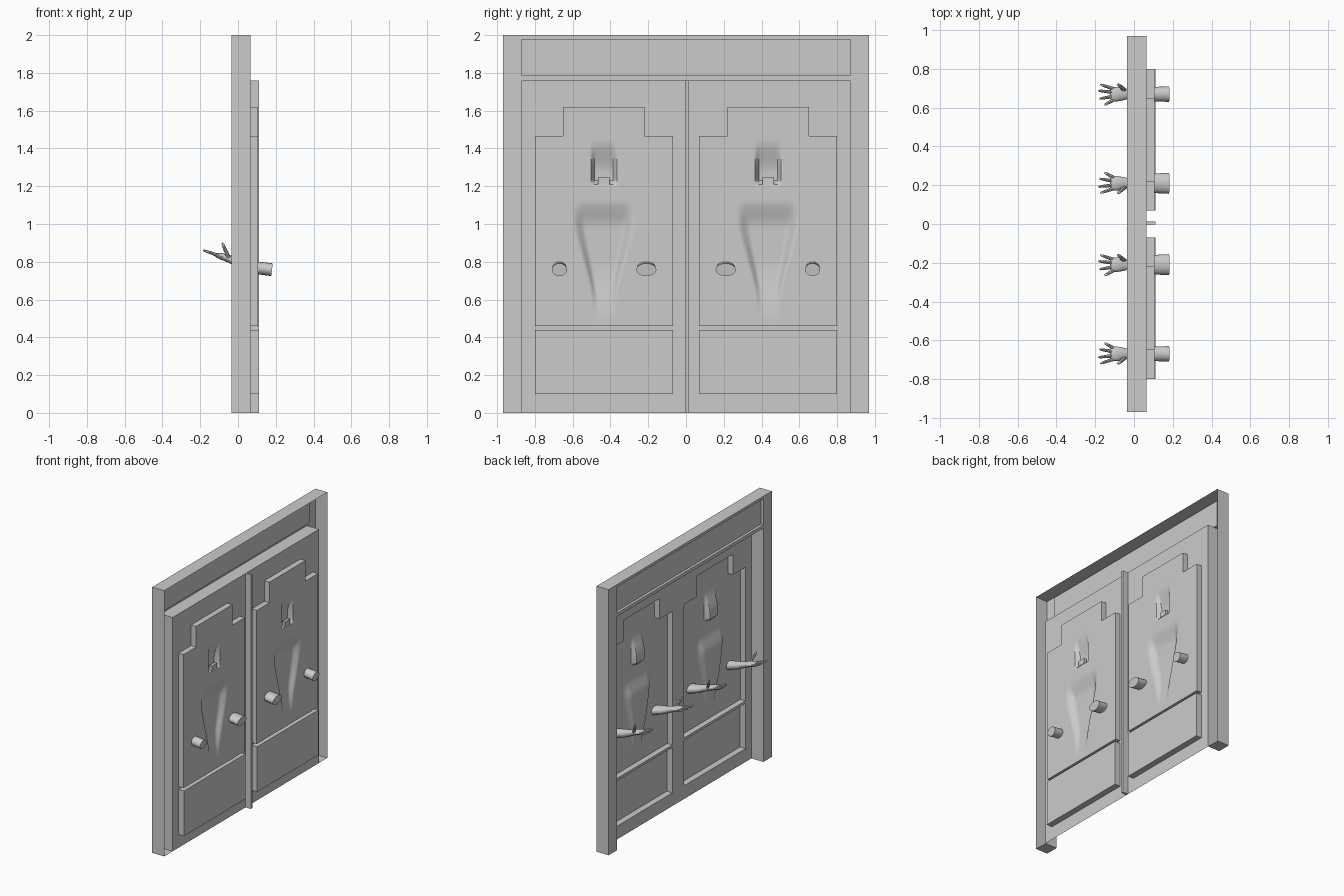
import bpy, bmesh, math
from mathutils import Vector

if "Cube" in bpy.data.objects:
    bpy.data.objects.remove(bpy.data.objects["Cube"])

BACK, SHEET, FACE = -0.035, 0.065, 0.107
PANEL_Y = (0.07, 0.80)          # raised panel span on one door
UPPER_Z, LOWER_Z = (0.46, 1.62), (0.10, 0.44)
NOTCH_Y, NOTCH_Z = (0.22, 0.65), 1.465


def finish(name, bm, smooth=False):
    bmesh.ops.remove_doubles(bm, verts=bm.verts, dist=1e-5)
    bmesh.ops.recalc_face_normals(bm, faces=bm.faces)
    me = bpy.data.meshes.new(name)
    bm.to_mesh(me)
    bm.free()
    ob = bpy.data.objects.new(name, me)
    bpy.context.collection.objects.link(ob)
    if smooth:
        bpy.ops.object.select_all(action='DESELECT')
        ob.select_set(True)
        bpy.context.view_layer.objects.active = ob
        bpy.ops.object.shade_smooth_by_angle(angle=math.radians(40))
    return ob


def quad(bm, *pts):
    bm.faces.new([bm.verts.new(p) for p in pts])


def flat(bm, x, y0, y1, z0, z1):
    quad(bm, (x, y0, z0), (x, y1, z0), (x, y1, z1), (x, y0, z1))


def wall(bm, pts, x0, x1):
    """Strip of faces along a (y, z) path, running from x0 to x1."""
    for (a, b), (c, d) in zip(pts, pts[1:]):
        quad(bm, (x0, a, b), (x0, c, d), (x1, c, d), (x1, a, b))


def box(name, x0, x1, y0, y1, z0, z1):
    bm = bmesh.new()
    bmesh.ops.create_cube(bm, size=1)
    for v in bm.verts:
        v.co = ((x0 + x1) / 2 + v.co.x * (x1 - x0), (y0 + y1) / 2 + v.co.y * (y1 - y0),
                (z0 + z1) / 2 + v.co.z * (z1 - z0))
    return finish(name, bm)


# Frame: hollow shell, open towards +x
bm = bmesh.new()
wall(bm, [(-0.97, 0), (-0.97, 2), (0.97, 2), (0.97, 0)], BACK, SHEET)
wall(bm, [(-0.87, 0), (-0.87, 1.76), (0.87, 1.76), (0.87, 0)], BACK, SHEET)
for s in (-1, 1):
    wall(bm, [(s * 0.87, 0), (s * 0.97, 0)], BACK, SHEET)
    flat(bm, BACK, s * 0.87, s * 0.97, 0, 2)
flat(bm, BACK, -0.87, 0.87, 1.76, 1.785)
flat(bm, BACK, -0.87, 0.87, 1.98, 2)
# Recessed header board
REC = BACK + 0.02
flat(bm, REC, -0.87, 0.87, 1.785, 1.98)
wall(bm, [(-0.87, 1.785), (0.87, 1.785), (0.87, 1.98), (-0.87, 1.98), (-0.87, 1.785)], BACK, REC)
finish("door_frame", bm)


def steps(*spans):
    out = []
    for a, b, n in spans:
        out += [a + (b - a) * i / n for i in range(n)]
    return out + [spans[-1][1]]


def ease(a, b, t):
    t = max(0.0, min(1.0, (t - a) / (b - a)))
    return t * t * (3 - 2 * t)


def relief(y, z):
    """Depth of the pressed body shape in the upper panel."""
    u = abs(y - 0.435)
    head = 0.038 * ease(1.45, 1.27, z) * ease(1.205, 1.23, z) * (1 - ease(0.045, 0.07, u))
    half = 0.06 + 0.11 * ease(0.55, 1.08, z)
    torso = 0.032 * ease(1.13, 0.98, z) * ease(0.48, 0.8, z) * (1 - ease(half * 0.6, half, u))
    return head + torso


# Doors: thin sheets with embossed panels
for s, side in ((-1, "left"), (1, "right")):
    bm = bmesh.new()
    (p0, p1), (n0, n1) = PANEL_Y, NOTCH_Y
    ys = [0, p0, n0, n1, p1, 0.87]
    zs = [0, *LOWER_Z, UPPER_Z[0], NOTCH_Z, UPPER_Z[1], 1.76]
    for i, (a, b) in enumerate(zip(ys, ys[1:])):
        for j, (c, d) in enumerate(zip(zs, zs[1:])):
            raised = (j in (1, 3) and 1 <= i <= 3) or (j == 4 and i == 2)
            if not raised:
                flat(bm, SHEET, s * a, s * b, c, d)
    lo, (u0, u1) = LOWER_Z, UPPER_Z
    outline = [(p0, u0), (p1, u0), (p1, NOTCH_Z), (n1, NOTCH_Z), (n1, u1),
               (n0, u1), (n0, NOTCH_Z), (p0, NOTCH_Z), (p0, u0)]
    low = [(p0, lo[0]), (p1, lo[0]), (p1, lo[1]), (p0, lo[1]), (p0, lo[0])]
    for path, x in ((outline, FACE), (low, FACE + 0.004)):
        wall(bm, [(s * y, z) for y, z in path], SHEET, x)
    flat(bm, FACE + 0.004, s * p0, s * p1, *lo)
    finish(side + "_door_sheet", bm)

    bm = bmesh.new()
    gy = steps((p0, n0, 6), (n0, n1, 44), (n1, p1, 6))
    gz = steps((u0, NOTCH_Z, 90), (NOTCH_Z, u1, 4))
    for a, b in zip(gy, gy[1:]):
        for c, d in zip(gz, gz[1:]):
            ym = (a + b) / 2
            if c > NOTCH_Z - 1e-4 and not n0 < ym < n1:
                continue
            quad(bm, *[(FACE - relief(y, z), s * y, z)
                       for y, z in ((a, c), (b, c), (b, d), (a, d))])
    finish(side + "_body_relief", bm, True)
    box(side + "_neck_tab", 0.085, FACE, s * 0.435 - 0.03, s * 0.435 + 0.03, 1.21, 1.25)

box("centre_strip", SHEET, 0.11, -0.003, 0.013, 0, 1.76)


def tube(bm, rings, n=12):
    """Loft ellipses (x, y, z, half width, half height) along a path."""
    cen = [Vector(r[:3]) for r in rings]
    loops = []
    for i, r in enumerate(rings):
        t = (cen[min(i + 1, len(cen) - 1)] - cen[max(i - 1, 0)]).normalized()
        up = Vector((0, 0, 1))
        wide = t.cross(up).normalized()
        tall = wide.cross(t)
        loops.append([bm.verts.new(cen[i] + wide * math.cos(k * math.tau / n) * r[3]
                                   + tall * math.sin(k * math.tau / n) * r[4]) for k in range(n)])
    for a, b in zip(loops, loops[1:]):
        for k in range(n):
            bm.faces.new((a[k], a[k - 1], b[k - 1], b[k]))
    bm.faces.new(loops[0])
    bm.faces.new(loops[-1])


def finger(bm, a, b, r):
    a, b = Vector(a), Vector(b)
    tube(bm, [(*a.lerp(b, t), r * k, r * k) for t, k in
              ((0, 1.1), (0.35, 1), (0.7, 0.85), (0.92, 0.7), (1, 0.3))], 8)


def arm(name, yc, thumb, half):
    bm = bmesh.new()
    # Forearm, wrist and palm
    tube(bm, [(0.18, yc, 0.758, half, 0.034), (0.10, yc, 0.768, half * 0.93, 0.033),
              (0.03, yc, 0.787, half * 0.75, 0.027), (-0.03, yc, 0.808, 0.026, 0.021),
              (-0.06, yc, 0.820, 0.033, 0.019), (-0.09, yc, 0.829, 0.038, 0.017),
              (-0.115, yc, 0.836, 0.036, 0.012), (-0.122, yc, 0.838, 0.026, 0.006)], 16)
    # Fingers and thumb
    for off, tip, x in ((-0.029, -0.056, -0.152), (-0.011, -0.024, -0.178),
                        (0.009, 0.018, -0.184), (0.027, 0.05, -0.174)):
        finger(bm, (-0.105, yc + thumb * off, 0.834),
               (x, yc + thumb * tip, 0.835 + (-0.105 - x) * 0.33), 0.0085)
    finger(bm, (-0.05, yc + thumb * 0.022, 0.822), (-0.083, yc + thumb * 0.052, 0.9), 0.010)
    finish(name, bm, True)


# Arms reaching through each door
for s, side in ((-1, "left"), (1, "right")):
    arm(side + "_outer_arm", s * 0.67, s, 0.04)
    arm(side + "_inner_arm", s * 0.21, -s, 0.054)
